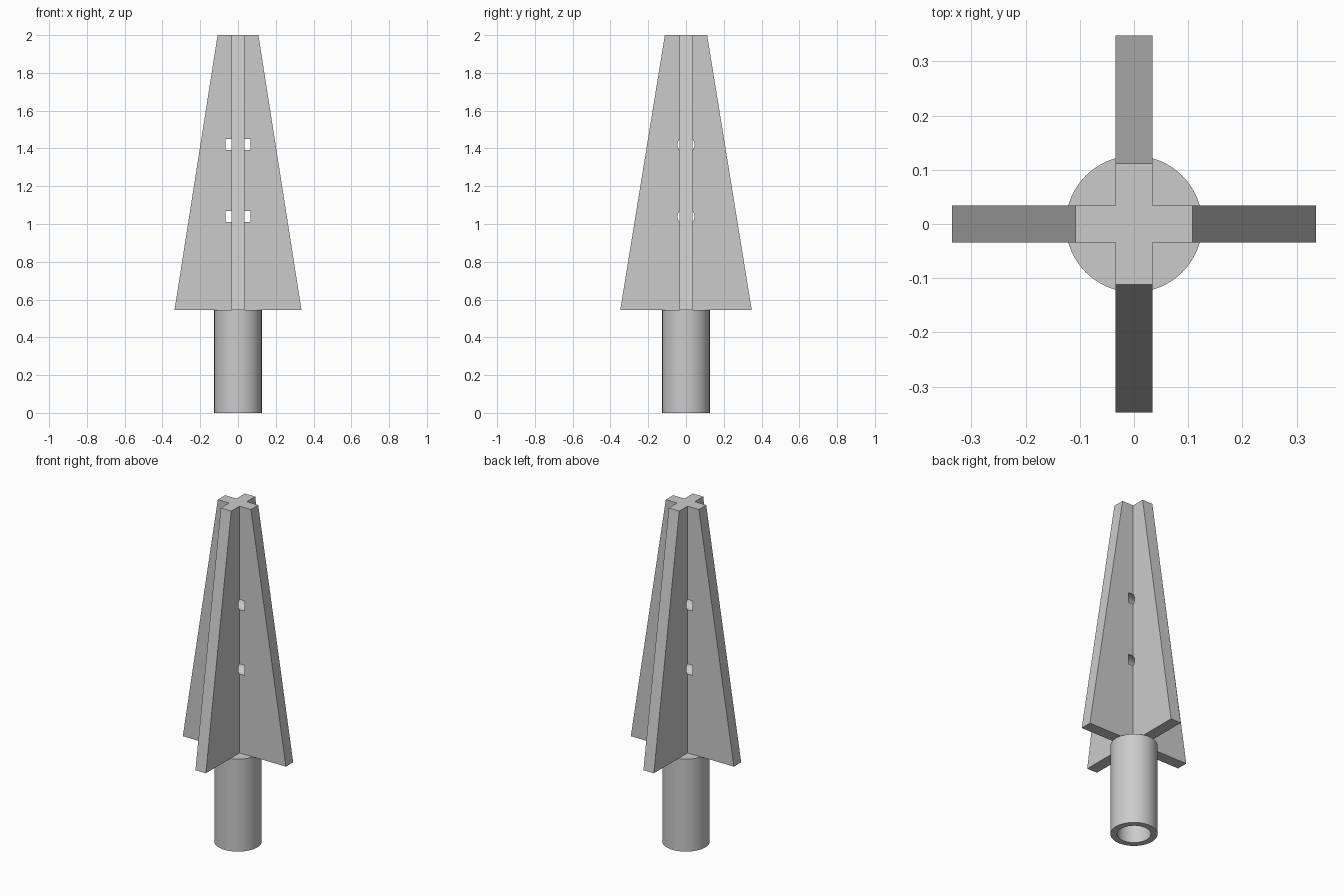
import bpy, bmesh, math
from mathutils import Matrix

if "Cube" in bpy.data.objects:
    bpy.data.objects.remove(bpy.data.objects["Cube"])

BASE_Z, TOP_Z = 0.545, 2.0
HALF = 0.034  # half thickness of a fin

grey = bpy.data.materials.new("plain grey")
grey.use_nodes = True
grey.diffuse_color = (0.6, 0.6, 0.6, 1)
grey.node_tree.nodes["Principled BSDF"].inputs["Base Color"].default_value = (0.6, 0.6, 0.6, 1)


def make_object(name, bm):
    bmesh.ops.recalc_face_normals(bm, faces=bm.faces)
    mesh = bpy.data.meshes.new(name)
    bm.to_mesh(mesh)
    bm.free()
    mesh.materials.append(grey)
    obj = bpy.data.objects.new(name, mesh)
    bpy.context.collection.objects.link(obj)
    return obj


def tapered_plate(name, low, high, angle):
    """Upright plate, wide at the base and narrow at the top."""
    bm = bmesh.new()
    outline = [(-low, BASE_Z), (low, BASE_Z), (high, TOP_Z), (-high, TOP_Z)]
    face = bm.faces.new([bm.verts.new((x, -HALF, z)) for x, z in outline])
    out = bmesh.ops.extrude_face_region(bm, geom=[face])["geom"]
    verts = [g for g in out if isinstance(g, bmesh.types.BMVert)]
    bmesh.ops.translate(bm, verts=verts, vec=(0, 2 * HALF, 0))
    bm.transform(Matrix.Rotation(angle, 4, "Z"))
    return make_object(name, bm)


def boolean(obj, tool, operation):
    mod = obj.modifiers.new(operation.lower(), "BOOLEAN")
    mod.operation, mod.object, mod.solver = operation, tool, "EXACT"
    bpy.context.view_layer.objects.active = obj
    bpy.ops.object.modifier_apply(modifier=mod.name)
    bpy.data.objects.remove(tool)


# Crossed fins
fins = tapered_plate("crossed_fins", 0.336, 0.108, 0)
boolean(fins, tapered_plate("cross_plate", 0.348, 0.112, math.pi / 2), "UNION")

# Two short round holes through the core, lying along x
for z in (1.04, 1.42):
    bm = bmesh.new()
    bmesh.ops.create_cone(bm, cap_ends=True, segments=48, radius1=0.045,
                          radius2=0.045, depth=0.134)
    bm.transform(Matrix.Translation((0, 0, z)) @ Matrix.Rotation(math.pi / 2, 4, "Y"))
    cutter = make_object("hole_cutter", bm)
    cutter.hide_render = True
    boolean(fins, cutter, "DIFFERENCE")

# Hollow round socket, closed at the top
profile = [(0, BASE_Z), (0.126, BASE_Z), (0.126, 0), (0.09, 0), (0.09, 0.5), (0, 0.5)]
bm = bmesh.new()
pts = [bm.verts.new((r, 0, z)) for r, z in profile]
edges = [bm.edges.new(pair) for pair in zip(pts, pts[1:])]
bmesh.ops.spin(bm, geom=pts + edges, cent=(0, 0, 0), axis=(0, 0, 1),
               angle=math.tau, steps=64)
bmesh.ops.remove_doubles(bm, verts=bm.verts, dist=0.0001)
socket = make_object("socket", bm)

# Smooth round walls, sharp edges
for obj in (fins, socket):
    bpy.ops.object.select_all(action="DESELECT")
    obj.select_set(True)
    bpy.context.view_layer.objects.active = obj
    bpy.ops.object.shade_smooth_by_angle(angle=math.radians(30))
